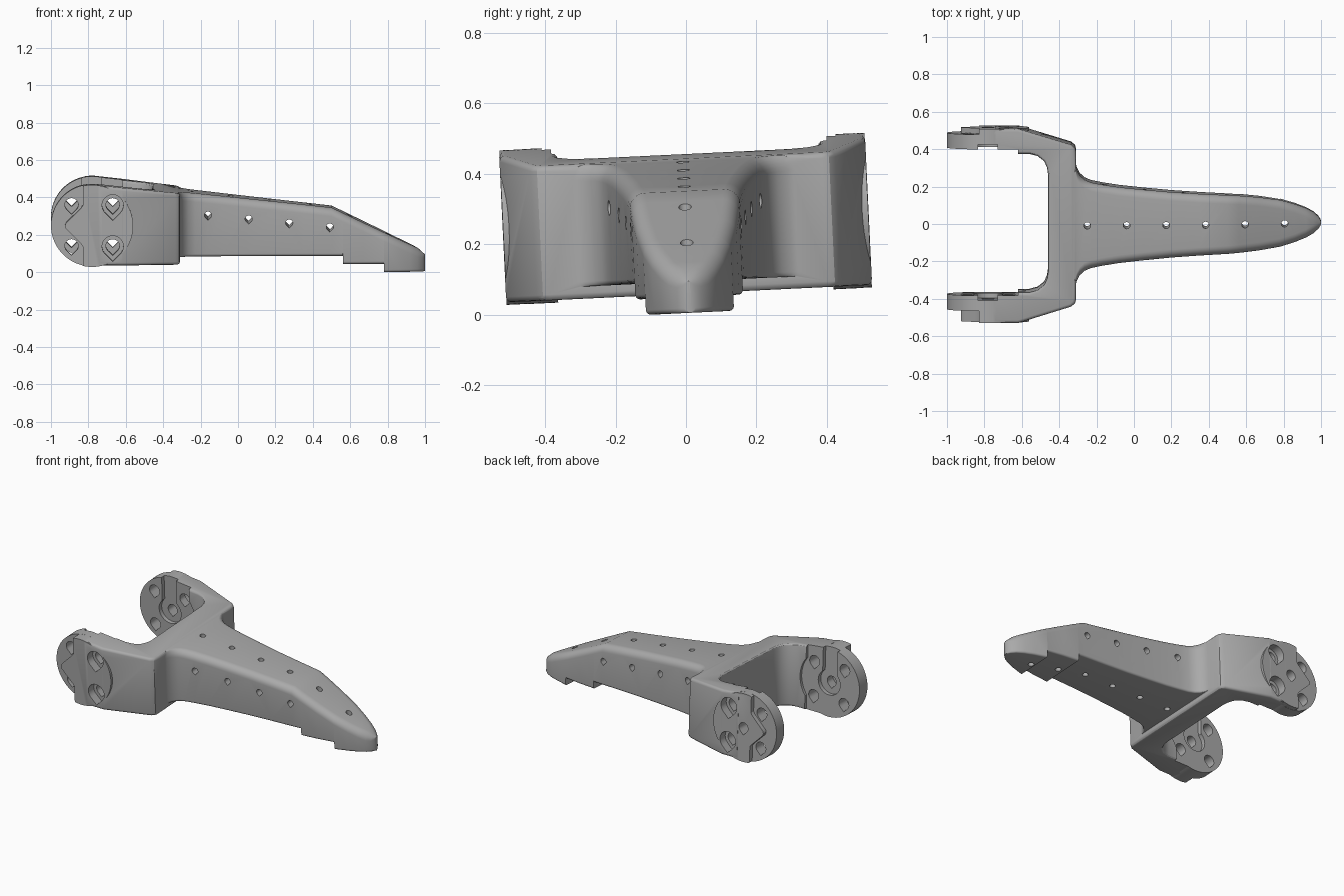
import bpy, bmesh
from math import sin, cos, pi, radians
from mathutils import Matrix

if "Cube" in bpy.data.objects:
    bpy.data.objects.remove(bpy.data.objects["Cube"])

CX, CZ, R = -0.78, 0.275, 0.22      # hub centre and radius


def top_z(x):
    return 0.41 - 0.11 * x if x < 0.5 else 0.355 - 0.48 * (x - 0.5)


def new_object(name, bm):
    bmesh.ops.recalc_face_normals(bm, faces=bm.faces)
    mesh = bpy.data.meshes.new(name)
    bm.to_mesh(mesh)
    bm.free()
    ob = bpy.data.objects.new(name, mesh)
    bpy.context.collection.objects.link(ob)
    return ob


def loft(name, rings):
    """Skin equal-length rings of points and cap both ends."""
    bm = bmesh.new()
    loops = [[bm.verts.new(p) for p in ring] for ring in rings]
    for a, b in zip(loops, loops[1:]):
        for i in range(len(a)):
            j = (i + 1) % len(a)
            bm.faces.new((a[i], a[j], b[j], b[i]))
    bm.faces.new(loops[0])
    bm.faces.new(loops[-1])
    return new_object(name, bm)


def prism_y(name, profile, y0, y1):
    return loft(name, [[(x, y, z) for x, z in profile] for y in (y0, y1)])


def circle(cx, cz, r, n=64):
    return [(cx + r * cos(2 * pi * i / n), cz + r * sin(2 * pi * i / n)) for i in range(n)]


def teardrop(cx, cz, r, n=18):
    """Round hole with a pointed underside."""
    angles = [radians(-45 + 270 * i / n) for i in range(n + 1)]
    return [(cx + r * cos(a), cz + r * sin(a)) for a in angles] + [(cx, cz - 1.41 * r)]


def rectangle(x0, x1, z0, z1):
    return [(x0, z0), (x1, z0), (x1, z1), (x0, z1)]


def combine(body, tool, operation):
    mod = body.modifiers.new("combine", "BOOLEAN")
    mod.operation, mod.solver, mod.object = operation, "EXACT", tool
    bpy.context.view_layer.objects.active = body
    bpy.ops.object.modifier_apply(modifier=mod.name)
    bpy.data.objects.remove(tool)


# Yoke: plan outline with both arms, sloped top, softened edges
def half_plan(inner):
    return [(-0.31, 0.395), (-0.315, 0.415), (-0.335, 0.433), (-0.62, 0.52), (-0.74, 0.52),
            (-0.74, inner), (-0.56, inner), (-0.515, inner - 0.012),
            (-0.48, inner - 0.04), (-0.465, inner - 0.075), (-0.46, inner - 0.11)]


plan = half_plan(0.385) + [(x, -y) for x, y in reversed(half_plan(0.355))]
yoke = loft("bracket_body", [[(x, y, 0.0625) for x, y in plan],
                             [(x, y, top_z(x)) for x, y in plan]])
bm = bmesh.new()
bm.from_mesh(yoke.data)
soft = [e for e in bm.edges if e.calc_face_angle(0) > radians(40)
        and any(v.co.x > -0.73 for v in e.verts)]
bmesh.ops.bevel(bm, geom=soft, offset=0.016, segments=3, profile=0.5, affect="EDGES")
bm.to_mesh(yoke.data)
bm.free()

# Handle: rounded sections along x, with a stepped underside
def section(x, w, bottom, top):
    rt, rb = min(0.045, w * 0.9, (top - bottom) * 0.45), min(0.014, w * 0.9)
    ring = []
    for sy, sz, r, start in ((1, -1, rb, -90), (1, 1, rt, 0), (-1, 1, rt, 90), (-1, -1, rb, 180)):
        cz = top - r if sz > 0 else bottom + r
        for i in range(7):
            a = radians(start + 15 * i)
            ring.append((x, sy * (w - r) + r * cos(a), cz + r * sin(a)))
    return ring


widths = [(-0.4, 0.32), (-0.312, 0.32), (-0.305, 0.295), (-0.29, 0.267), (-0.265, 0.244),
          (-0.23, 0.229), (-0.17, 0.217), (-0.08, 0.203), (0.05, 0.189), (0.2, 0.175),
          (0.35, 0.165), (0.5, 0.157), (0.56, 0.153), (0.561, 0.153), (0.67, 0.142),
          (0.78, 0.125), (0.781, 0.125), (0.86, 0.102), (0.92, 0.079), (0.96, 0.057),
          (0.985, 0.034), (0.996, 0.017), (1.0, 0.004)]
rings = []
for x, w in widths:
    bottom = 0.097 if x < 0.5605 else 0.053 if x < 0.7805 else 0.008
    drop = 0.001 + max(0, x - 0.96) * 0.4
    rings.append(section(x, w, bottom, top_z(x) - drop))
combine(yoke, loft("handle", rings), "UNION")

# Arm ends: thin hub disc plus a thick plate with a pointed front edge
plate = []
for x, z in circle(CX, CZ, R - 0.0005, 96):
    limit = -0.83 - min(0.095, max(0, 0.105 - abs(z - CZ)))
    plate.append((max(x, limit), z))
for side, face, back in ((1, 0.41, 0.49), (-1, 0.372, 0.455)):
    combine(yoke, prism_y("plate", plate, side * (face + 0.01), side * 0.519), "UNION")
    combine(yoke, prism_y("disc", circle(CX, CZ, R, 96), side * face, side * back), "UNION")

    # Inner recess around the hub
    for shape in (rectangle(-1.1, -0.62, -0.1, 0.7), circle(CX, CZ, 0.2)):
        combine(yoke, prism_y("recess", shape, side * 0.3, side * (face + 0.0004)), "DIFFERENCE")

    # Keyhole slot running in from the top
    for shape in (rectangle(-0.835, -0.73, CZ, 0.7), circle(CX, CZ, 0.08, 32)):
        combine(yoke, prism_y("slot", shape, side * 0.3, side * (face + 0.027)), "DIFFERENCE")
    combine(yoke, prism_y("centre_hole", teardrop(CX, CZ, 0.033),
                          side * 0.3, side * (0.6 if side > 0 else 0.46)), "DIFFERENCE")

    # Four bolt holes, the rear pair counterbored
    for dx in (-0.11, 0.11):
        for dz in (-0.11, 0.11):
            combine(yoke, prism_y("bolt_hole", teardrop(CX + dx, CZ + dz, 0.036),
                                  side * 0.3, side * 0.6), "DIFFERENCE")
            if dx > 0:
                combine(yoke, prism_y("counterbore", teardrop(CX + dx, CZ + dz, 0.057),
                                      side * 0.465, side * 0.6), "DIFFERENCE")

# Small holes through the handle, across and down
for i in range(4):
    hole = teardrop(-0.16 + 0.217 * i, 0.318 - 0.022 * i, 0.019)
    combine(yoke, prism_y("cross_hole", hole, -0.3, 0.3), "DIFFERENCE")
for i in range(6):
    ring = circle(-0.25 + 0.211 * i, 0, 0.018, 20)
    combine(yoke, loft("down_hole", [[(x, y, z) for x, y in ring] for z in (-0.1, 0.6)]),
            "DIFFERENCE")

# Slight roll about the long axis, then rest on the ground
mesh = yoke.data
pivot = Matrix.Translation((0, 0, 0.25))
mesh.transform(pivot @ Matrix.Rotation(radians(2.75), 4, "X") @ pivot.inverted())
mesh.transform(Matrix.Translation((0, 0, -min(v.co.z for v in mesh.vertices))))

# Single grey material
grey = bpy.data.materials.new("plain_grey")
grey.use_nodes = True
colour = (0.4, 0.4, 0.4, 1)
grey.diffuse_color = colour
grey.node_tree.nodes["Principled BSDF"].inputs["Base Color"].default_value = colour
mesh.materials.clear()
mesh.materials.append(grey)
for face in mesh.polygons:
    face.material_index = 0

bpy.ops.object.select_all(action="DESELECT")
yoke.select_set(True)
bpy.context.view_layer.objects.active = yoke
bpy.ops.object.shade_smooth_by_angle(angle=radians(30))
